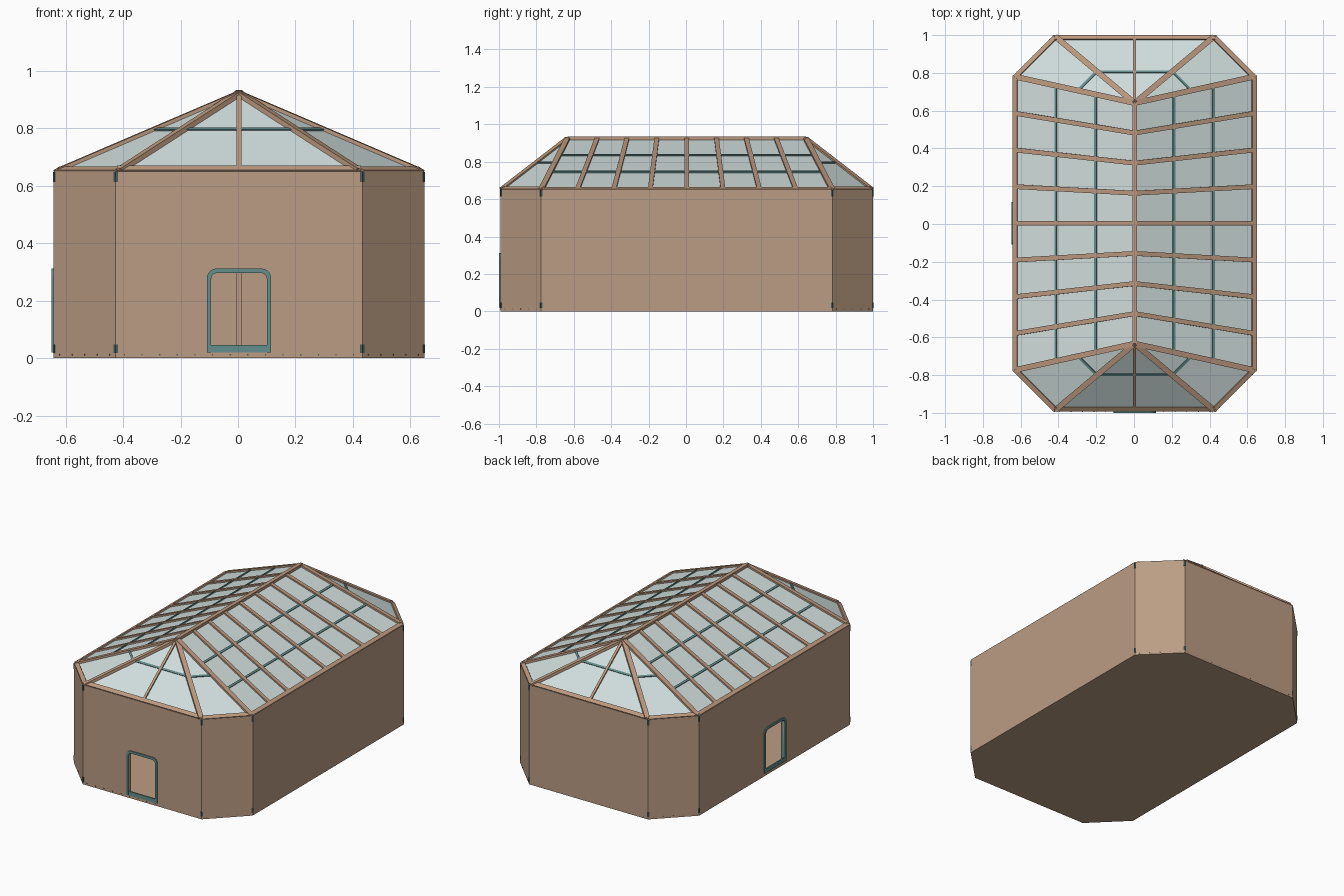
import bpy, bmesh, math
from mathutils import Vector as V

if "Cube" in bpy.data.objects:
    bpy.data.objects.remove(bpy.data.objects["Cube"])

C = V((0.0035, 0.0035, 0))            # wall centre, door frames stick out on -x and -y
HX, HY, CH = 0.6465, 0.9965, 0.217    # half sizes and corner chamfer
T, WALL_Z, FLOOR_Z = 0.02, 0.65, 0.02
EAVE_Z, RIDGE_Z, RIDGE_Y = 0.655, 0.932, 0.637


def mat(name, rgb):
    m = bpy.data.materials.new(name)
    m.diffuse_color = (*rgb, 1)
    m.use_nodes = True
    m.node_tree.nodes["Principled BSDF"].inputs["Base Color"].default_value = m.diffuse_color
    return m


WALL = mat("wall_brown", (0.50, 0.335, 0.23))
WOOD = mat("beam_wood", (0.50, 0.315, 0.21))
GLASS = mat("pale_glass", (0.63, 0.73, 0.72))
TEAL = mat("teal_metal", (0.125, 0.27, 0.26))
DARK = mat("dark_bracket", (0.06, 0.11, 0.11))


def make(name, bm, m):
    bmesh.ops.recalc_face_normals(bm, faces=bm.faces)
    me = bpy.data.meshes.new(name)
    bm.to_mesh(me)
    bm.free()
    me.materials.append(m)
    ob = bpy.data.objects.new(name, me)
    bpy.context.collection.objects.link(ob)
    return ob


def prism(bm, front, back):
    a = [bm.verts.new(p) for p in front]
    b = [bm.verts.new(p) for p in back]
    bm.faces.new(a)
    bm.faces.new(b[::-1])
    for i in range(len(a)):
        j = (i + 1) % len(a)
        bm.faces.new((a[j], a[i], b[i], b[j]))


def beam(bm, a, b, w, h, up=V((0, 0, 1)), drop=0.0):
    """Bar whose top face centre runs from a to b."""
    d = (b - a).normalized()
    s = d.cross(up).normalized()
    n = s.cross(d)
    ring = [s * w / 2 - n * drop, -s * w / 2 - n * drop,
            -s * w / 2 - n * (drop + h), s * w / 2 - n * (drop + h)]
    prism(bm, [a + r for r in ring], [b + r for r in ring])


# Octagonal footprint, counter-clockwise: side 0 front, 2 right, 4 back, 6 left
A, B = HX - CH, HY - CH
P = [C + V((x, y, 0)) for x, y in ((-A, -HY), (A, -HY), (HX, -B), (HX, B),
                                   (A, HY), (-A, HY), (-HX, B), (-HX, -B))]
APEX = {s: C + V((0, s * RIDGE_Y, RIDGE_Z)) for s in (-1, 1)}
EAVE = [p + V((0, 0, EAVE_Z)) for p in P]
TOP = [APEX[-1 if p.y < 0 else 1] for p in P]


class Side:
    def __init__(self, i):
        j = (i + 1) % 8
        self.i, self.j = i, j
        self.mid = (P[i] + P[j]) / 2
        self.d = (P[j] - P[i]).normalized()
        self.n = V((self.d.y, -self.d.x, 0))
        self.half = (P[j] - P[i]).length / 2
        self.slope_n = (EAVE[j] - EAVE[i]).cross(TOP[i] - EAVE[i]).normalized()

    def at(self, u, z, out=0.0):
        return self.mid + self.d * u + self.n * out + V((0, 0, z))

    def box(self, bm, u0, u1, z0, z1, o0, o1):
        q = ((u0, z0), (u1, z0), (u1, z1), (u0, z1))
        prism(bm, [self.at(u, z, o1) for u, z in q], [self.at(u, z, o0) for u, z in q])


SIDES = [Side(i) for i in range(8)]
NAMES = ["front", "front_right", "right", "back_right", "back", "back_left", "left", "front_left"]


def arch(half, top, r):
    pts = [(-half, FLOOR_Z)]
    for cx, a0 in ((-half + r, 180), (half - r, 90)):
        for k in range(6):
            a = math.radians(a0 - 18 * k)
            pts.append((cx + r * math.cos(a), top - r + r * math.sin(a)))
    return pts + [(half, FLOOR_Z)]


DOOR_IN, DOOR_OUT = arch(0.097, 0.297, 0.022), arch(0.112, 0.312, 0.034)

# Floor slab
bm = bmesh.new()
prism(bm, [p + V((0, 0, FLOOR_Z)) for p in P], P)
make("floor_slab", bm, WALL)

# Wall panels with mitred ends, door notches in front and left, split back wall
for s, name in zip(SIDES, NAMES):
    h = s.half
    if s.i in (0, 6):
        outlines = [[(-h, FLOOR_Z)] + DOOR_IN + [(h, FLOOR_Z), (h, WALL_Z), (-h, WALL_Z)]]
    else:
        spans = [(-h, -0.001), (0.001, h)] if s.i == 4 else [(-h, h)]
        outlines = [[(a, FLOOR_Z), (b, FLOOR_Z), (b, WALL_Z), (a, WALL_Z)] for a, b in spans]
    bm = bmesh.new()
    cut = T * math.tan(math.radians(22.5))
    for o in outlines:
        inner = [(u - math.copysign(cut, u) if abs(abs(u) - h) < 1e-6 else u, z) for u, z in o]
        prism(bm, [s.at(u, z) for u, z in o], [s.at(u, z, -T) for u, z in inner])
    make(name + "_wall", bm, WALL)

# Post inside the back wall joint
bm = bmesh.new()
SIDES[4].box(bm, -0.009, 0.009, FLOOR_Z, 0.64, -T - 0.015, -T)
make("back_post", bm, WALL)

# Door frames and thresholds
for i in (0, 6):
    s = SIDES[i]
    bm = bmesh.new()
    for k in range(len(DOOR_IN) - 1):
        q = (DOOR_OUT[k], DOOR_OUT[k + 1], DOOR_IN[k + 1], DOOR_IN[k])
        prism(bm, [s.at(u, z, 0.0065) for u, z in q], [s.at(u, z, -T - 0.002) for u, z in q])
    bmesh.ops.remove_doubles(bm, verts=bm.verts, dist=1e-5)
    make(NAMES[i] + "_door_frame", bm, TEAL)
    bm = bmesh.new()
    s.box(bm, -0.11, 0.11, FLOOR_Z, 0.045, -0.004, 0.005)
    make(NAMES[i] + "_door_threshold", bm, TEAL)

# Corner brackets and base bolts
bm, bolts = bmesh.new(), bmesh.new()
for s in SIDES:
    for z0, z1 in ((0.018, 0.048), (0.613, 0.648)):
        for e in (-1, 1):
            u = sorted((e * s.half, e * (s.half - 0.008)))
            s.box(bm, u[0], u[1], z0, z1, -0.001, 0.0015)
    if s.i not in (2, 6):
        count = max(4, round(s.half * 2 / 0.06))
        for k in range(count):
            u = -s.half + (k + 0.5) * 2 * s.half / count
            s.box(bolts, u - 0.002, u + 0.002, 0.010, 0.014, -0.001, 0.001)
make("corner_brackets", bm, DARK)
make("base_bolts", bolts, DARK)

# Glass roof just below the beam tops
bm = bmesh.new()
down = V((0, 0, -0.010))
lo = [bm.verts.new(e.lerp(t, 0.02) + down) for e, t in zip(EAVE, TOP)]
hi = {k: bm.verts.new(p + down) for k, p in APEX.items()}
for s in SIDES:
    a, b = (hi[-1 if P[k].y < 0 else 1] for k in (s.i, s.j))
    bm.faces.new([lo[s.i], lo[s.j], b] + ([a] if a is not b else []))
make("glass_roof", bm, GLASS)

# Eave beams, rafters and purlins
eaves, rafters, purlins = bmesh.new(), bmesh.new(), bmesh.new()
for s in SIDES:
    e0, e1, t0, t1, n = EAVE[s.i], EAVE[s.j], TOP[s.i], TOP[s.j], s.slope_n
    inward = n.cross((e1 - e0).normalized()) * 0.013
    k = s.d * 0.005
    beam(eaves, e0 + inward + k, e1 + inward - k, 0.026, 0.02, n)
    main = s.i in (2, 6)
    if main:
        for q in range(1, 8):
            a, b = e0.lerp(e1, q / 8), t0.lerp(t1, q / 8)
            beam(rafters, a.lerp(b, 0.01), b, 0.025, 0.022, n)
    elif s.i in (0, 4):
        beam(rafters, e0.lerp(e1, 0.5).lerp(t0, 0.01), t0, 0.016, 0.022, n)
    for t in ((0.35, 0.675) if main else (0.53,)):
        beam(purlins, e0.lerp(t0, t), e1.lerp(t1, t), 0.013, 0.012, n, 0.003)
make("eave_beams", eaves, WOOD)
make("rafters", rafters, WOOD)
make("purlins", purlins, TEAL)

# Hip beams and ridge beam
bm = bmesh.new()
for e, t in zip(EAVE, TOP):
    beam(bm, e.lerp(t, 0.02), t, 0.03, 0.024)
make("hip_beams", bm, WOOD)
bm = bmesh.new()
lift = V((0, 0, 0.002))
beam(bm, APEX[-1] + lift, APEX[1] + lift, 0.025, 0.025)
make("ridge_beam", bm, WOOD)
